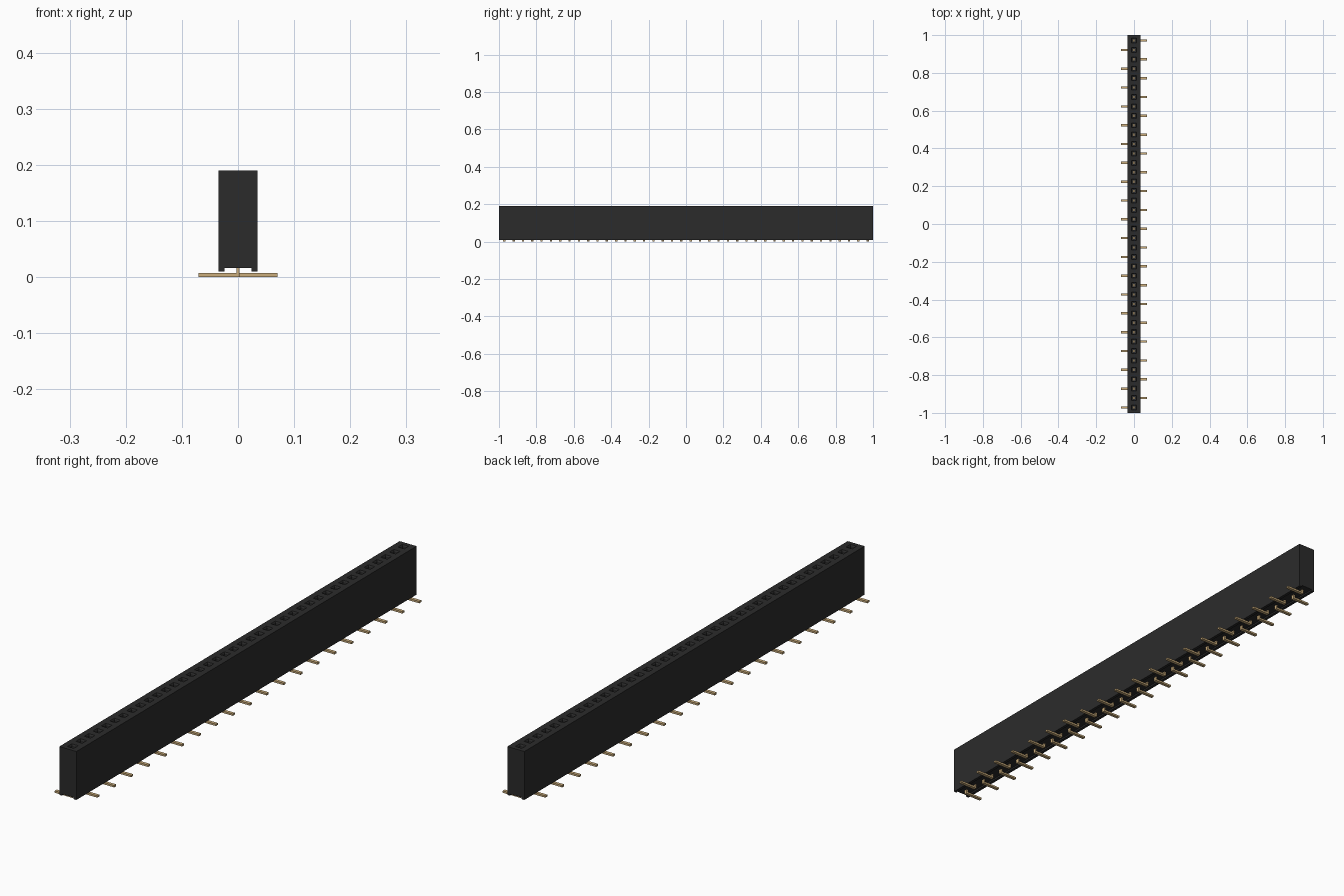
import bpy, bmesh
from mathutils import Matrix

PINS, PITCH = 40, 0.0498
HALF_MOUTH = 0.013

if "Cube" in bpy.data.objects:
    bpy.data.objects.remove(bpy.data.objects["Cube"])


def material(name, color):
    mat = bpy.data.materials.new(name)
    mat.use_nodes = True
    mat.diffuse_color = (*color, 1)
    mat.node_tree.nodes["Principled BSDF"].inputs["Base Color"].default_value = (*color, 1)
    return mat


def finish(bm, name, mat):
    bmesh.ops.recalc_face_normals(bm, faces=bm.faces)
    mesh = bpy.data.meshes.new(name)
    bm.to_mesh(mesh)
    bm.free()
    mesh.materials.append(mat)
    obj = bpy.data.objects.new(name, mesh)
    bpy.context.collection.objects.link(obj)
    return obj


def box(bm, x0, x1, y, width, z0, z1):
    place = Matrix.Translation(((x0 + x1) / 2, y, (z0 + z1) / 2))
    size = Matrix.Diagonal((x1 - x0, width, z1 - z0, 1))
    bmesh.ops.create_cube(bm, size=1, matrix=place @ size)


black = material("black plastic", (0.024, 0.024, 0.024))
gold = material("gold metal", (0.60, 0.42, 0.20))
rows = [(i - (PINS - 1) / 2) * PITCH for i in range(PINS)]

# Housing: channelled cross-section swept along y, with a cell at every pin
half_profile = [(0.024, 0.016), (0.024, 0.010), (0.035, 0.010),
                (0.035, 0.190), (HALF_MOUTH, 0.190)]
profile = half_profile + [(-x, z) for x, z in reversed(half_profile)]
stations = [-1] + [y + s * HALF_MOUTH for y in rows for s in (-1, 1)] + [1]
bm = bmesh.new()
rings = [[bm.verts.new((x, y, z)) for x, z in profile] for y in stations]
mouths = []
for k, (a, b) in enumerate(zip(rings, rings[1:])):
    for j in range(len(profile)):
        n = (j + 1) % len(profile)
        face = bm.faces.new((a[j], a[n], b[n], b[j]))
        if j == len(half_profile) - 1 and k % 2:
            mouths.append(face)
bm.faces.new(rings[0])
bm.faces.new(rings[-1])
bmesh.ops.recalc_face_normals(bm, faces=bm.faces)

# Sockets: chamfered mouth leading into a deep square hole
bmesh.ops.inset_individual(bm, faces=mouths, thickness=0.004, depth=-0.005)
holes = bmesh.ops.extrude_discrete_faces(bm, faces=mouths)["faces"]
for face in holes:
    bmesh.ops.translate(bm, verts=face.verts, vec=(0, 0, -0.16))
finish(bm, "housing", black)

# Contacts: staggered foot, upright stem and a pair of spring leaves in the socket
bm = bmesh.new()
for i, y in enumerate(rows):
    side = 1 if i % 2 else -1
    x0, x1 = sorted((-0.003 * side, 0.070 * side))
    box(bm, x0, x1, y, 0.012, 0, 0.007)
    box(bm, -0.003, 0.003, y, 0.012, 0.007, 0.030)
    for s in (-1, 1):
        box(bm, s * 0.0045 - 0.0015, s * 0.0045 + 0.0015, y, 0.010, 0.025, 0.165)
finish(bm, "contacts", gold)
